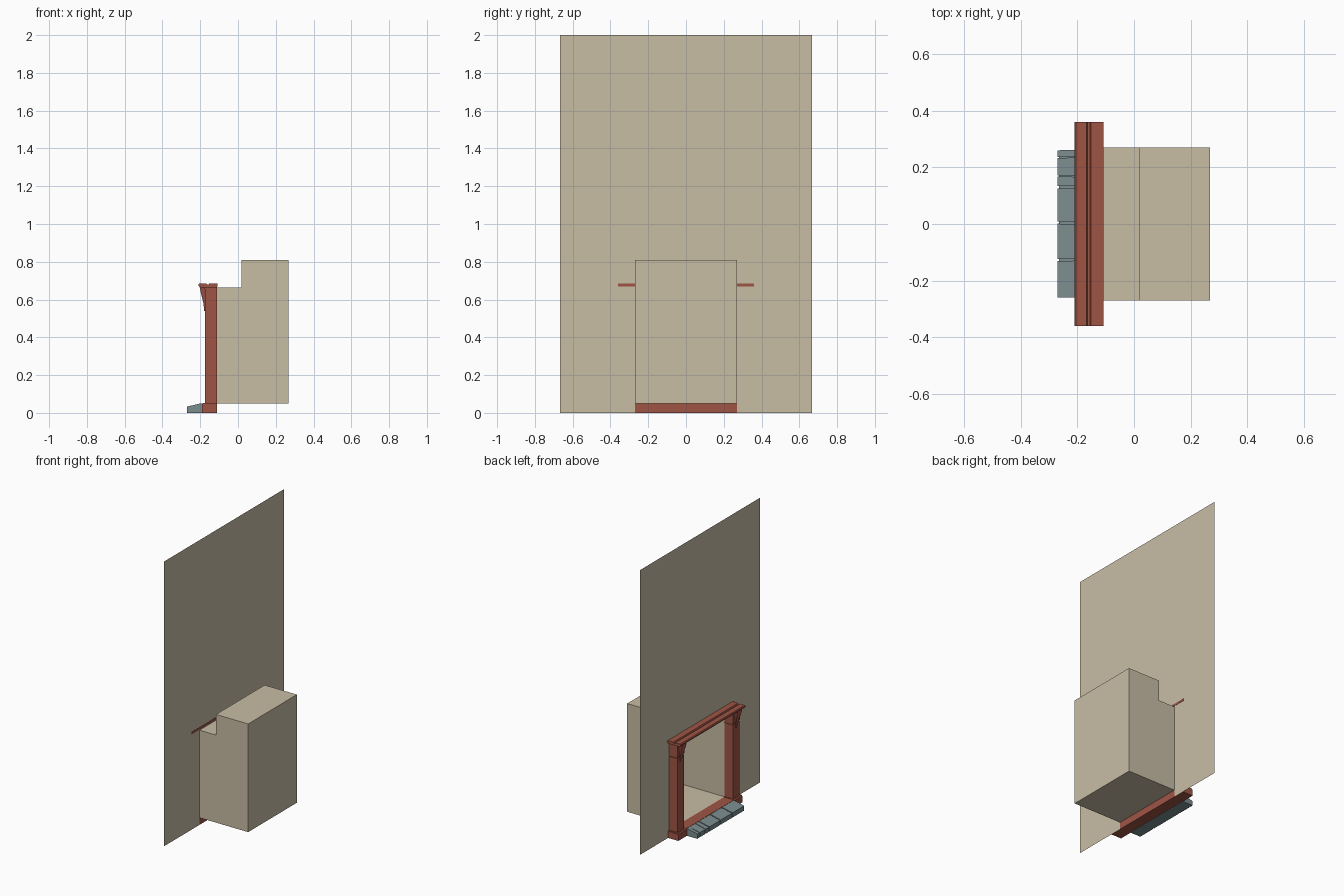
import bpy, bmesh

if "Cube" in bpy.data.objects:
    bpy.data.objects.remove(bpy.data.objects["Cube"])

def material(name, rgb):
    m = bpy.data.materials.new(name)
    m.diffuse_color = (*rgb, 1)
    m.use_nodes = True
    m.node_tree.nodes["Principled BSDF"].inputs["Base Color"].default_value = m.diffuse_color
    return m

PLASTER = material("beige_plaster", (0.578, 0.508, 0.376))
WOOD = material("red_brown_wood", (0.345, 0.09, 0.06))
STONE = material("blue_grey_stone", (0.2, 0.266, 0.275))

def mesh_object(name, verts, faces, mat, closed=True):
    bm = bmesh.new()
    vs = [bm.verts.new(v) for v in verts]
    for f in faces:
        bm.faces.new([vs[i] for i in f])
    if closed:
        bmesh.ops.recalc_face_normals(bm, faces=bm.faces)
    me = bpy.data.meshes.new(name)
    bm.to_mesh(me)
    bm.free()
    me.materials.append(mat)
    ob = bpy.data.objects.new(name, me)
    bpy.context.collection.objects.link(ob)
    return ob

def loft(name, ring_a, ring_b, mat):
    """Closed solid between two matching rings of points."""
    n = len(ring_a)
    faces = [tuple(range(n)), tuple(range(n, 2 * n))]
    faces += [(i, (i + 1) % n, (i + 1) % n + n, i + n) for i in range(n)]
    return mesh_object(name, ring_a + ring_b, faces, mat)

def prism(name, profile, y0, y1, mat):
    """Extrude an x-z profile along y."""
    return loft(name, [(x, y0, z) for x, z in profile],
                [(x, y1, z) for x, z in profile], mat)

def box(name, x0, x1, y0, y1, z0, z1, mat):
    return prism(name, [(x0, z0), (x1, z0), (x1, z1), (x0, z1)], y0, y1, mat)

WALL = -0.11
FACE = WALL - 0.0005   # parts resting against the wall
HALF = 0.27            # half width of the opening

# Wall sheet with the opening cut out
outline = [(-.667, 0), (-.667, 2), (.667, 2), (.667, 0),
           (HALF, 0), (HALF, .665), (-HALF, .665), (-HALF, 0)]
mesh_object("wall", [(WALL, y, z) for y, z in outline], [range(8)], PLASTER, False)

# Stepped firebox, open towards the room
prof = [(WALL, .05), (.268, .05), (.268, .81), (.018, .81), (.018, .665), (WALL, .665)]
n = len(prof)
verts = [(x, s * HALF, z) for s in (-1, 1) for x, z in prof]
faces = [tuple(range(n)), tuple(reversed(range(n, 2 * n)))]
faces += [(i + 1, i, i + n, i + 1 + n) for i in range(n - 1)]
mesh_object("firebox", verts, faces, PLASTER)

# Sill across the opening
box("sill", -.186, WALL, -HALF, HALF, 0, .05, WOOD)

# Mantel shelf with a groove along its top
prism("mantel_shelf", [(FACE, .665), (FACE, .67), (-.108, .67), (-.108, .685),
                       (-.152, .685), (-.156, .679), (-.164, .679), (-.168, .685),
                       (-.205, .685), (-.21, .68), (-.21, .672), (-.198, .665)],
      -.36, .36, WOOD)
# Bed moulding under the shelf
prism("bed_moulding", [(FACE, .65), (-.172, .65), (-.185, .6655), (FACE, .6655)],
      -.345, .345, WOOD)

for s, side in ((1, "left"), (-1, "right")):
    # Base block, post, neck groove and capital
    box(side + "_base", -.19, FACE, s * .262, s * .356, 0, .045, WOOD)
    prism(side + "_base_cap", [(FACE, .045), (-.19, .045), (-.184, .052), (FACE, .052)],
          s * .264, s * .354, WOOD)
    box(side + "_post", -.175, FACE, s * HALF, s * .345, .05, .57, WOOD)
    box(side + "_neck", -.171, FACE, s * .274, s * .341, .57, .58, WOOD)
    box(side + "_capital", -.176, FACE, s * .269, s * .348, .58, .666, WOOD)
    # Curved bracket, tapering downwards
    steps = [(-.203, .666, .026), (-.198, .64, .024), (-.19, .61, .019),
             (-.183, .58, .013), (-.179, .54, .006)]
    ring = [[(x, s * .3085 + d * w, z) for x, z, w in steps]
            + [(-.17, s * .3085 + d * steps[-1][2], .54),
               (-.17, s * .3085 + d * steps[0][2], .666)] for d in (-1, 1)]
    loft(side + "_bracket", ring[0], ring[1], WOOD)

# Hearth: low bed with separate sloped stones, (front y, back y) per edge
prism("hearth_bed", [(-.264, 0), (-.264, .02), (-.2, .037), (-.19, .037), (-.19, 0)],
      -.256, .256, STONE)
stone = [(-.27, 0), (-.27, .033), (-.2, .05), (-.188, .05), (-.188, 0)]
edges = [((-.26, -.26), (-.131, -.129)), ((-.123, -.121), (.001, 0)),
         ((.008, .008), (.126, .127)), ((.134, .134), (.168, .166)),
         ((.172, .171), (.232, .236)), ((.237, .237), (.26, .262))]
for i, (lo, hi) in enumerate(edges):
    def ring_at(e):
        return [(x, e[0] + (e[1] - e[0]) * (x + .27) / .082, z) for x, z in stone]
    loft("hearth_stone_%d" % (i + 1), ring_at(lo), ring_at(hi), STONE)
